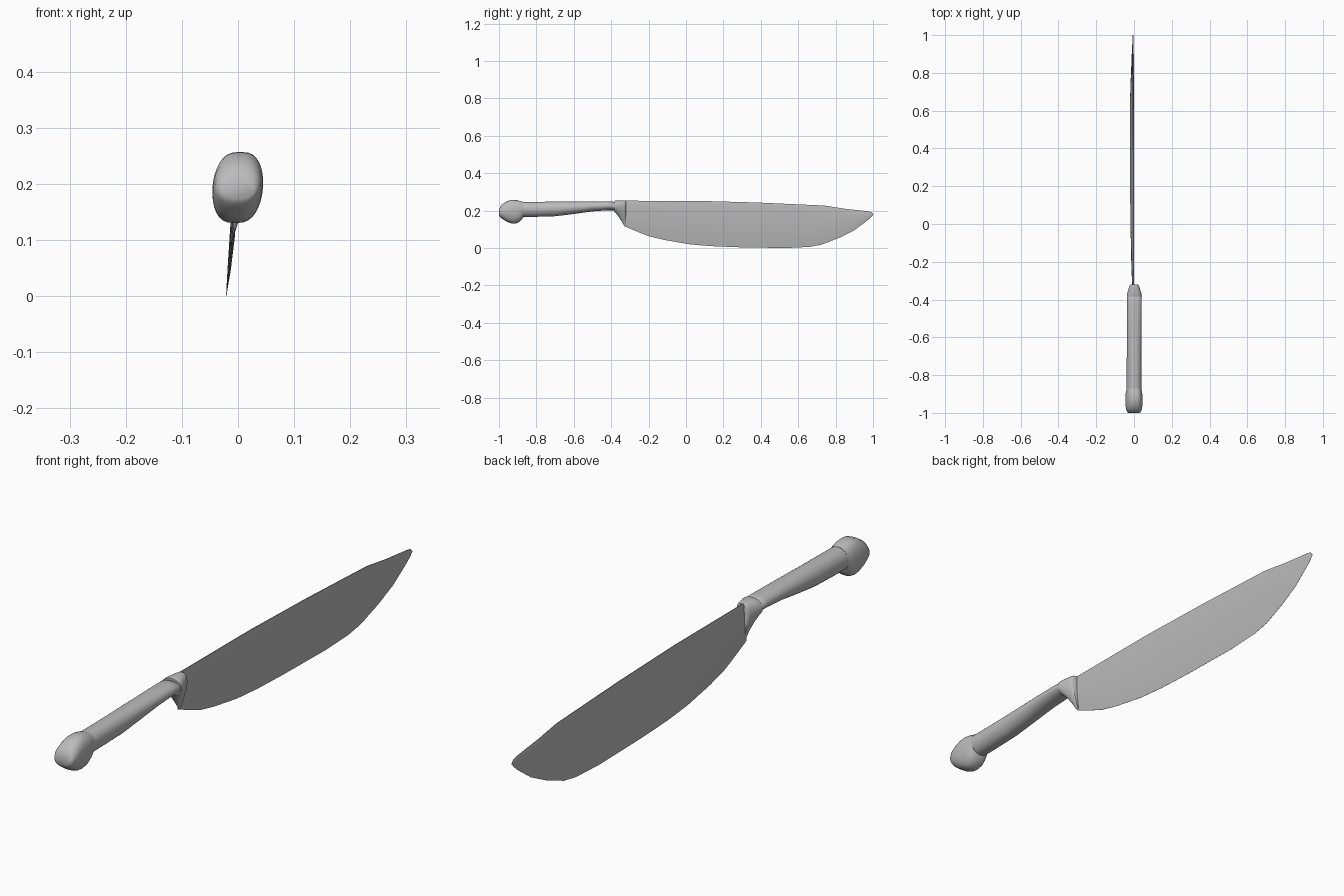
import bpy, bmesh, math

cube = bpy.data.objects.get("Cube")
if cube:
    bpy.data.objects.remove(cube, do_unlink=True)

# One plain grey for the whole knife
grey = bpy.data.materials.new("steel_grey")
grey.use_nodes = True
colour = (0.5, 0.5, 0.5, 1)
grey.diffuse_color = colour
grey.node_tree.nodes["Principled BSDF"].inputs["Base Color"].default_value = colour


def loft(name, rings, angle):
    """Skin a list of closed rings, cap both ends and shade smooth."""
    bm = bmesh.new()
    loops = [[bm.verts.new(p) for p in ring] for ring in rings]
    n = len(loops[0])
    for a, b in zip(loops, loops[1:]):
        for i in range(n):
            j = (i + 1) % n
            bm.faces.new((a[i], a[j], b[j], b[i]))
    bm.faces.new(loops[0])
    bm.faces.new(loops[-1])
    bmesh.ops.recalc_face_normals(bm, faces=bm.faces)
    mesh = bpy.data.meshes.new(name)
    bm.to_mesh(mesh)
    bm.free()
    obj = bpy.data.objects.new(name, mesh)
    bpy.context.collection.objects.link(obj)
    mesh.materials.append(grey)
    bpy.ops.object.select_all(action='DESELECT')
    obj.select_set(True)
    bpy.context.view_layer.objects.active = obj
    bpy.ops.object.shade_smooth_by_angle(angle=math.radians(angle))
    return obj


def oval(y, bottom, top, width, pinch=0.0, power=0.9, n=32):
    """Slightly leaning oval section; pinch narrows the underside to a teardrop."""
    ring = []
    for i in range(n):
        a = 2 * math.pi * i / n
        c, s = math.cos(a), math.sin(a)
        x = width * math.copysign(abs(c) ** power, c)
        x *= 1 - pinch * (1 - s) / 2
        z = (top + bottom) / 2 + (top - bottom) / 2 * s
        ring.append((x + 0.07 * (z - 0.2), y, z))
    return ring


def interp(points, y):
    for (y0, z0), (y1, z1) in zip(points, points[1:]):
        if y <= y1:
            return z0 + (z1 - z0) * (y - y0) / (y1 - y0)
    return points[-1][1]


# Bulbous pommel, with a blunt toe at the rear
loft("pommel", [oval(*s, power=0.72) for s in (
    (-1.0, 0.174, 0.202, 0.030),
    (-0.995, 0.166, 0.217, 0.036),
    (-0.985, 0.158, 0.232, 0.041),
    (-0.965, 0.144, 0.246, 0.044),
    (-0.94, 0.133, 0.256, 0.045),
    (-0.92, 0.130, 0.257, 0.045),
    (-0.90, 0.134, 0.255, 0.044),
    (-0.885, 0.145, 0.251, 0.042),
    (-0.87, 0.163, 0.247, 0.038))], 50)

# Grip, thinning toward the blade
loft("grip", [oval(*s) for s in (
    (-0.90, 0.166, 0.246, 0.039),
    (-0.80, 0.167, 0.247, 0.039),
    (-0.70, 0.170, 0.248, 0.039),
    (-0.60, 0.182, 0.249, 0.039),
    (-0.50, 0.196, 0.249, 0.039),
    (-0.42, 0.202, 0.249, 0.039),
    (-0.392, 0.202, 0.248, 0.039),
    (-0.385, 0.202, 0.244, 0.037),
    (-0.375, 0.202, 0.244, 0.037))], 50)

# Bolster, flaring down to the heel as a teardrop
loft("bolster", [oval(*s) for s in (
    (-0.383, 0.193, 0.252, 0.040, 0.0),
    (-0.375, 0.186, 0.254, 0.041, 0.1),
    (-0.36, 0.168, 0.255, 0.042, 0.35),
    (-0.345, 0.143, 0.255, 0.041, 0.65),
    (-0.333, 0.124, 0.255, 0.039, 0.82),
    (-0.325, 0.115, 0.254, 0.035, 0.87),
    (-0.321, 0.116, 0.252, 0.029, 0.87))], 50)

# Blade: spine and cutting edge outlines as (y, z)
spine = [(-0.33, 0.253), (0.07, 0.252), (0.39, 0.243), (0.74, 0.227),
         (0.85, 0.210), (0.97, 0.197), (0.99, 0.193), (1.0, 0.182)]
edge = [(-0.33, 0.117), (-0.25, 0.083), (-0.195, 0.062), (-0.115, 0.043),
        (0.02, 0.020), (0.135, 0.010), (0.285, 0.004), (0.53, 0.0),
        (0.66, 0.006), (0.725, 0.018), (0.82, 0.055), (0.90, 0.095),
        (0.97, 0.147), (0.99, 0.165), (1.0, 0.178)]
# Half thickness from cutting edge (0) to spine (1)
thickness = [(0.0, 0.0003), (0.2, 0.003), (0.45, 0.0047),
             (0.75, 0.0048), (0.94, 0.0035), (1.0, 0.0015)]


def blade_ring(y):
    low, high = interp(edge, y), interp(spine, y)
    thin = min(1.0, 0.3 + (high - low) / 0.2)
    sides = {1: [], -1: []}
    for side, pts in sides.items():
        for t, half in thickness:
            z = low + (high - low) * t
            lean = -0.021 + 0.12 * z - 0.18 * z * z
            pts.append((lean + side * half * thin, y, z))
    return sides[1] + sides[-1][::-1]


stations = sorted({p[0] for p in spine + edge})
loft("blade", [blade_ring(y) for y in stations], 40)
